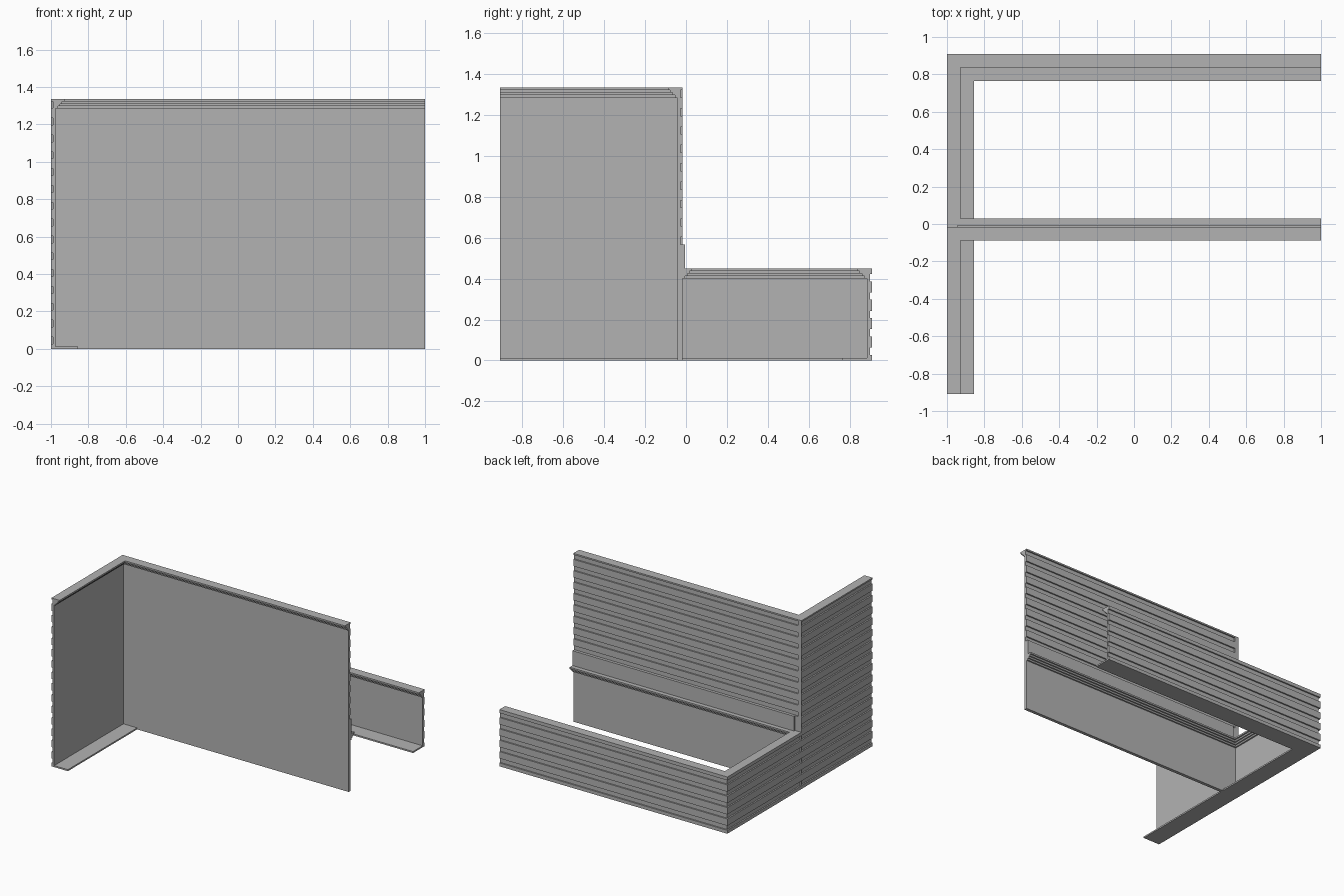
import bpy
import bmesh
from mathutils import Vector

cube = bpy.data.objects.get("Cube")
if cube:
    bpy.data.objects.remove(cube)

grey = bpy.data.materials.new("panel grey")
grey.use_nodes = True
grey.diffuse_color = (0.45, 0.45, 0.45, 1)
grey.node_tree.nodes["Principled BSDF"].inputs["Base Color"].default_value = grey.diffuse_color

TALL, LOW = 1.335, 0.45        # parapet heights
END, MID = 0.91, -0.017        # outer end of the side walls, face of the dividing wall
SKIN, CAP = 0.025, 0.072       # wall thickness, cap width
PITCH, GROOVE, DEPTH = 0.09, 0.036, 0.011
STEPS, CAP_DROP = 4, 0.05


def sweep(name, profile, stations):
    """Loft a closed (inset, height) profile through mitred plan stations."""
    bm = bmesh.new()
    rings = []
    for point, inward in stations:
        base, inward = Vector(point), Vector(inward)
        rings.append([bm.verts.new((*(base + inward * d), z)) for d, z in profile])
    n = len(profile)
    for a, b in zip(rings, rings[1:]):
        for i in range(n):
            j = (i + 1) % n
            bm.faces.new((a[i], a[j], b[j], b[i]))
    bm.faces.new(rings[0])
    bm.faces.new(rings[-1])
    bmesh.ops.recalc_face_normals(bm, faces=bm.faces)
    mesh = bpy.data.meshes.new(name)
    bm.to_mesh(mesh)
    bm.free()
    mesh.materials.append(grey)
    obj = bpy.data.objects.new(name, mesh)
    bpy.context.collection.objects.link(obj)
    return obj


def cap_edge(height):
    """Stepped underside of the cap, from its lip back to the wall."""
    pts = [(CAP, height)]
    dx, dz = (CAP - SKIN) / STEPS, CAP_DROP / STEPS
    for i in range(STEPS):
        z = height - (i + 1) * dz
        pts += [(CAP - i * dx, z), (CAP - (i + 1) * dx, z)]
    return pts


def wall_profile(height, groove_from=None):
    """Wall section with horizontal siding grooves above groove_from."""
    pts = [(0, 0)]
    z = PITCH / 2
    while groove_from is not None and z + GROOVE / 2 < height:
        if z > groove_from:
            lo, hi = z - GROOVE / 2, z + GROOVE / 2
            pts += [(0, lo), (DEPTH, lo), (DEPTH, hi), (0, hi)]
        z += PITCH
    return pts + [(0, height)] + cap_edge(height) + [(SKIN, 0)]


# Tall side wall and the dividing wall, mitred at their corner
corner = ((-1, MID), (1, -1))
trim_end = ((-0.97, MID), (0, -1))
sweep("tall_side_wall", wall_profile(TALL, 0), [((-1, -END), (1, 0)), corner])
sweep("corner_trim", wall_profile(TALL), [corner, trim_end])
sweep("dividing_wall", wall_profile(TALL, 0.56), [trim_end, ((1, MID), (0, -1))])

# Low side wall turning into the low back wall
ledge_base = MID - SKIN
ledge_corner = ((-1, ledge_base), (1, 1))
back_corner = ((-1, END), (1, -1))
back_end = ((1, END), (0, -1))
sweep("low_wall", wall_profile(LOW, 0), [ledge_corner, back_corner, back_end])

# Stepped ledge and flashing strip on the dividing wall
sweep("ledge", [(SKIN, LOW)] + cap_edge(LOW), [ledge_corner, ((1, ledge_base), (0, 1))])
strip = [(0, LOW), (0.012, LOW), (0.012, 0.567), (0, 0.567)]
sweep("flashing_strip", strip, [((-0.945, MID), (0, 1)), ((1, MID), (0, 1))])

# Base flange along the side and back walls
flange = [(SKIN, 0), (0.145, 0), (0.145, 0.012), (SKIN, 0.012)]
sweep("base_flange", flange, [((-1, -END), (1, 0)), back_corner, back_end])
